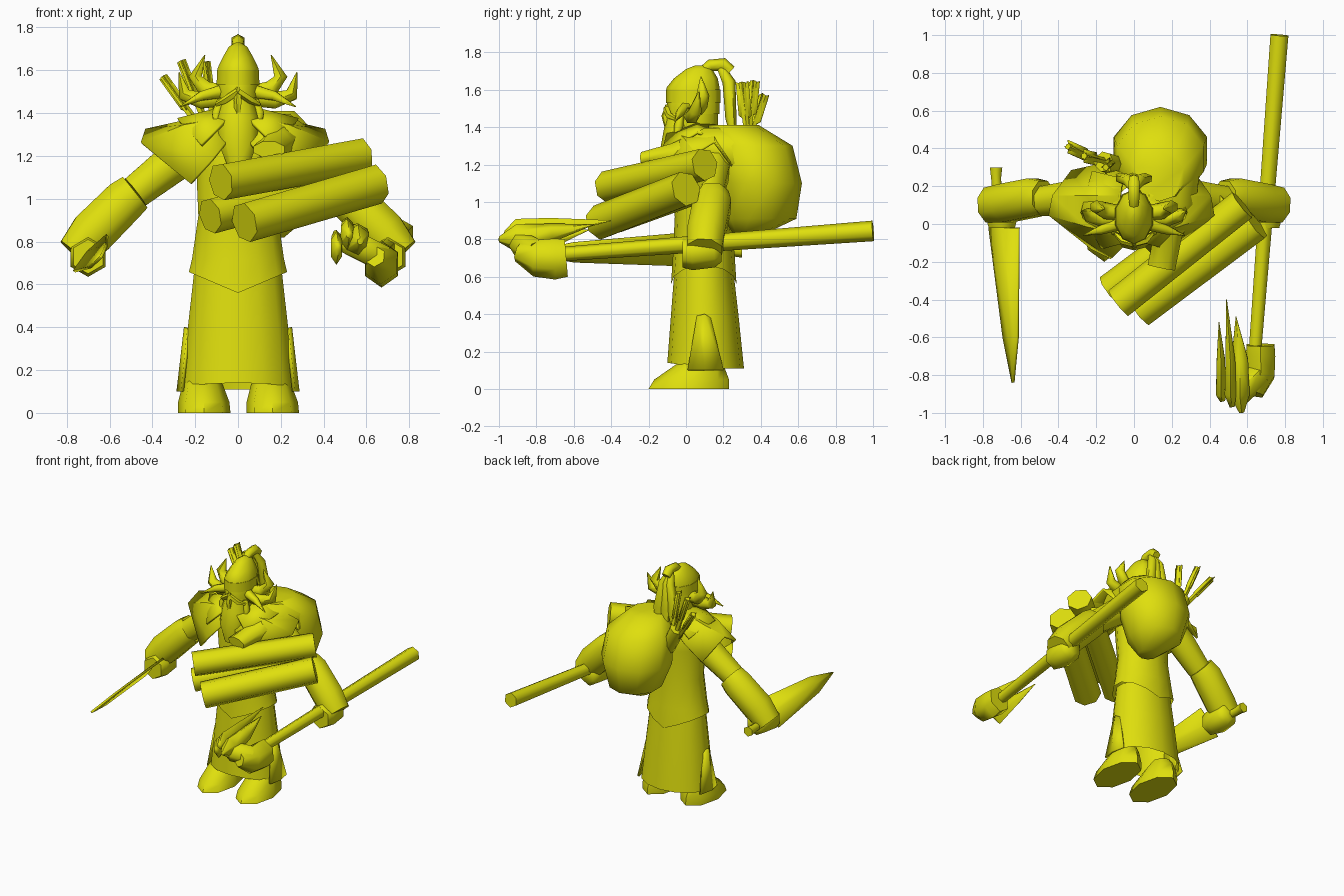
import bpy, math
from mathutils import Vector

yellow = bpy.data.materials.new("yellow")
yellow.diffuse_color = (0.74, 0.74, 0.004, 1)


def make(name, verts, faces, angle=62):
    me = bpy.data.meshes.new(name)
    me.from_pydata([tuple(v) for v in verts], [], faces)
    me.materials.append(yellow)
    ob = bpy.data.objects.new(name, me)
    bpy.context.collection.objects.link(ob)
    bpy.ops.object.select_all(action='DESELECT')
    ob.select_set(True)
    bpy.context.view_layer.objects.active = ob
    bpy.ops.object.mode_set(mode='EDIT')
    bpy.ops.mesh.select_all(action='SELECT')
    bpy.ops.mesh.normals_make_consistent(inside=False)
    bpy.ops.object.mode_set(mode='OBJECT')
    bpy.ops.object.shade_smooth_by_angle(angle=math.radians(angle))
    return ob


def skin(rows, n, caps):
    """Faces joining closed rings of n points."""
    f = [(r * n + i, r * n + (i + 1) % n, (r + 1) * n + (i + 1) % n, (r + 1) * n + i)
         for r in range(rows - 1) for i in range(n)]
    if caps:
        f += [tuple(range(n))[::-1], tuple(range((rows - 1) * n, rows * n))]
    return f


def loft(name, rings, n=12, caps=True, hem=None, angle=50):
    """Stack of horizontal ellipses: z, x0, x1, y0, y1."""
    v = []
    for k, (z, x0, x1, y0, y1) in enumerate(rings):
        for i in range(n):
            a = 2 * math.pi * i / n - math.pi / 2
            dz = hem(a) if hem and k == 0 else 0
            v.append(((x0 + x1) / 2 + (x1 - x0) / 2 * math.cos(a),
                      (y0 + y1) / 2 + (y1 - y0) / 2 * math.sin(a), z + dz))
    return make(name, v, skin(len(rings), n, caps), angle)


def tube(name, pts, radii, n=8):
    """Swept tube; each radius is a number or (sideways, upward)."""
    p = [Vector(q) for q in pts]
    d = (p[-1] - p[0]).normalized()
    ref = Vector((0, 0, 1)) if abs(d.y) > 0.75 else Vector((0, 1, 0))
    v = []
    for k, c in enumerate(p):
        t = (p[min(k + 1, len(p) - 1)] - p[max(k - 1, 0)]).normalized()
        s = t.cross(ref).normalized()
        u = s.cross(t)
        r = radii[k] if isinstance(radii[k], tuple) else (radii[k], radii[k])
        for i in range(n):
            a = 2 * math.pi * (i + 0.5) / n
            v.append(c + s * r[0] * math.cos(a) + u * r[1] * math.sin(a))
    return make(name, v, skin(len(p), n, True))


def sheet(name, rows, thick=0.015):
    """Grid of points given a thickness."""
    m = len(rows[0])
    v = [q for r in rows for q in r]
    f = [(r * m + i, r * m + i + 1, (r + 1) * m + i + 1, (r + 1) * m + i)
         for r in range(len(rows) - 1) for i in range(m - 1)]
    ob = make(name, v, f, 25)
    mod = ob.modifiers.new("thickness", 'SOLIDIFY')
    mod.thickness, mod.offset = thick, 0
    return ob


def flip(s, pts):
    return [(s * x, y, z) for x, y, z in pts]


# Robe and tunic
loft("robe_skirt", [(0.11, -0.27, 0.27, -0.1, 0.31), (0.4, -0.24, 0.24, -0.08, 0.28),
                    (0.66, -0.21, 0.21, -0.06, 0.25)], 14, False,
     lambda a: 0.03 * max(0, -math.sin(a)))
loft("tunic", [(0.56, -0.235, 0.235, -0.08, 0.27), (0.72, -0.22, 0.22, -0.07, 0.26),
               (0.92, -0.19, 0.19, -0.06, 0.24), (1.15, -0.2, 0.2, -0.08, 0.25),
               (1.3, -0.2, 0.2, -0.06, 0.25), (1.4, -0.1, 0.1, -0.02, 0.2)], 14, False,
     lambda a: 0.1 * abs(math.cos(a)))

for s, side in ((-1, "right"), (1, "left")):
    # Boots and side flaps
    x = s * 0.16
    loft(side + "_boot", [(0, x - 0.12, x + 0.125, -0.2, 0.23), (0.05, x - 0.12, x + 0.12, -0.17, 0.23),
                          (0.13, x - 0.1, x + 0.09, -0.055, 0.2), (0.18, x - 0.08, x + 0.06, 0.02, 0.17)], 8)
    sheet(side + "_side_flap", [flip(s, [(0.23, 0.06, 0.39), (0.245, 0.1, 0.4), (0.23, 0.13, 0.38)]),
                                flip(s, [(0.26, 0.01, 0.1), (0.28, 0.1, 0.1), (0.26, 0.2, 0.1)])])
    # Arms and fists
    tube(side + "_upper_arm", flip(s, [(0.18, 0.14, 1.27), (0.3, 0.14, 1.17), (0.48, 0.12, 1.03)]),
         [0.1, 0.1, 0.085])
    tube(side + "_forearm", flip(s, [(0.48, 0.14, 1.03), (0.53, 0.14, 0.99), (0.68, 0.11, 0.84), (0.765, 0.1, 0.745)]),
         [(0.1, 0.095), (0.11, 0.11), (0.115, 0.11), (0.09, 0.1)])
    tube(side + "_fist", flip(s, [(0.7, -0.02, 0.73), (0.7, 0.03, 0.73), (0.7, 0.15, 0.74), (0.7, 0.19, 0.74)]),
         [0.08, 0.095, 0.09, 0.06], 6)
    # Layered shoulder cape
    w = 1 if s < 0 else 0.94
    sheet(side + "_shoulder_cape", [
        flip(s, [(0.04, -0.1, 1.28), (0.12, -0.18, 1.18), (0.22, -0.13, 1.07 if s < 0 else 1.15)]),
        flip(s, [(0.08, -0.05, 1.37), (0.25 * w, -0.01, 1.34), (0.45 * w, 0.05, 1.26)]),
        flip(s, [(0.08, 0.15, 1.41), (0.25 * w, 0.15, 1.36), (0.43 * w, 0.15, 1.32)]),
        flip(s, [(0.06, 0.27, 1.36), (0.2, 0.31, 1.27), (0.33 * w, 0.28, 1.15)])])
    sheet(side + "_upper_cape", [
        flip(s, [(0.06, -0.1, 1.36), (0.17, -0.13, 1.25)]),
        flip(s, [(0.08, 0.06, 1.42), (0.28, 0.06, 1.37)]),
        flip(s, [(0.06, 0.24, 1.39), (0.22, 0.28, 1.3)])])
    # Helmet horns and cheek braids
    tube(side + "_upper_horn", flip(s, [(0.08, 0.06, 1.5), (0.15, 0.07, 1.51), (0.2, 0.09, 1.57), (0.155, 0.08, 1.67)]),
         [0.04, 0.045, 0.035, 0.003], 6)
    tube(side + "_lower_horn", flip(s, [(0.08, 0.03, 1.47), (0.17, 0.03, 1.46), (0.25, 0.05, 1.485), (0.275, 0.07, 1.59)]),
         [0.045, 0.045, 0.035, 0.003], 6)
    tube(side + "_front_horn", flip(s, [(0.08, 0.0, 1.5), (0.17, -0.03, 1.48), (0.27, -0.06, 1.43)]),
         [0.035, 0.025, 0.003], 6)
    tube(side + "_cheek_braid", flip(s, [(0.08, -0.03, 1.46), (0.1, -0.04, 1.4), (0.1, -0.06, 1.29)]),
         [0.02, 0.025, 0.003], 6)
    tube(side + "_brow", flip(s, [(0.0, -0.105, 1.5), (0.06, -0.09, 1.46), (0.1, -0.05, 1.44)]),
         [0.018, 0.018, 0.01], 5)

# Head, helmet, beard and plume
loft("head", [(1.3, -0.08, 0.08, -0.05, 0.15), (1.4, -0.1, 0.1, -0.08, 0.17), (1.5, -0.095, 0.095, -0.09, 0.17)], 10)
loft("helmet", [(1.47, -0.1, 0.1, -0.1, 0.18), (1.61, -0.1, 0.1, -0.105, 0.18),
                (1.66, -0.075, 0.075, -0.065, 0.17), (1.71, -0.045, 0.045, 0.0, 0.14),
                (1.73, -0.01, 0.01, 0.05, 0.1)], 10)
loft("helmet_band", [(1.53, -0.105, 0.105, -0.108, 0.185), (1.6, -0.103, 0.103, -0.108, 0.185)], 10)
tube("nose", [(0, -0.1, 1.52), (0, -0.112, 1.46), (0, -0.1, 1.4)], [0.01, 0.02, 0.016], 5)
loft("beard", [(1.15, -0.05, 0.05, -0.12, -0.04), (1.27, -0.1, 0.1, -0.14, 0.02),
               (1.38, -0.1, 0.1, -0.12, 0.06), (1.47, -0.07, 0.07, -0.1, 0.05)], 10)
tube("plume_knot", [(0, 0.07, 1.69), (0, 0.13, 1.73), (0, 0.2, 1.735), (0, 0.24, 1.7)], [0.02, 0.032, 0.035, 0.03], 6)
for i, dx in enumerate((-0.06, 0, 0.06)):
    tube("plume_strand_%d" % (i + 1), [(0, 0.18, 1.73), (dx * 0.5, 0.23, 1.64), (dx, 0.24, 1.45), (dx * 1.2 - 0.02, 0.27, 1.24)],
         [0.02, (0.03, 0.035), (0.04, 0.03), 0.003], 6)

# Sack with its gathered neck over the shoulder
loft("sack", [(0.82, 0.08, 0.22, 0.26, 0.4), (0.91, -0.04, 0.33, 0.2, 0.59), (1.1, -0.12, 0.4, 0.16, 0.62),
              (1.3, -0.1, 0.38, 0.12, 0.57), (1.41, 0.0, 0.27, 0.12, 0.39)], 10, True, None, 62)
tube("sack_neck", [(0.17, 0.32, 1.25), (0.18, 0.1, 1.285), (0.18, -0.06, 1.25), (0.145, -0.23, 1.23)],
     [(0.2, 0.16), (0.16, 0.12), (0.08, 0.07), (0.08, 0.04)])

# Bundle of logs
for i, (a, b, r) in enumerate([((-0.08, -0.42, 1.08), (0.575, 0.1, 1.2), 0.088),
                               ((0.03, -0.46, 0.89), (0.645, 0.0, 1.07), 0.096),
                               ((-0.13, -0.35, 0.92), (0.5, 0.12, 1.09), 0.085)]):
    tube("log_%d" % (i + 1), [a, b], [r, r], 7)

# Quiver and arrows
tube("quiver", [(0.0, 0.28, 1.1), (-0.05, 0.3, 1.18), (-0.16, 0.33, 1.38)], [0.01, 0.05, 0.055], 7)
for i, tip in enumerate([(-0.35, 0.41, 1.57), (-0.265, 0.36, 1.645), (-0.15, 0.3, 1.64)]):
    end, base = Vector(tip), Vector((-0.17 + 0.03 * i, 0.33, 1.32))
    d = (end - base).normalized()
    tube("arrow_%d" % (i + 1), [base, end], [0.018, 0.018], 5)
    for w in (Vector((0, 1, 0)), d.cross(Vector((0, 1, 0)))):
        w = w.normalized() * (0.035 if w.y > 0.9 else 0.022)
        sheet("fletching", [[end - w, end - d * 0.01, end + w],
                            [end - d * 0.18 - w, end - d * 0.21, end - d * 0.18 + w]], 0.006)

# Short sword
tube("sword_handle", [(-0.71, 0.0, 0.73), (-0.73, 0.24, 0.74), (-0.73, 0.3, 0.74)], [0.03, 0.03, 0.038], 6)
sheet("sword_blade", [[(-0.765, -0.02, 0.66), (-0.7, -0.02, 0.75), (-0.61, -0.02, 0.83)],
                      [(-0.69, -0.6, 0.68), (-0.66, -0.6, 0.73), (-0.615, -0.6, 0.78)],
                      [(-0.642, -0.84, 0.725), (-0.64, -0.84, 0.727), (-0.638, -0.84, 0.73)]], 0.015)

# Staff with a clawed head
tube("staff", [(0.77, 1.0, 0.845), (0.64, -0.68, 0.72)], [0.055, 0.038], 6)
tube("staff_knob", [(0.67, -0.64, 0.7), (0.67, -0.7, 0.695), (0.67, -0.8, 0.7), (0.64, -0.9, 0.73)],
     [(0.085, 0.1), (0.09, 0.11), (0.085, 0.1), 0.05], 6)
tube("claw_palm", [(0.66, -0.8, 0.73), (0.58, -0.88, 0.77), (0.46, -0.86, 0.79)], [0.07, 0.07, 0.03], 6)
for i, (x, w, z, tip) in enumerate([(0.56, 0.06, 0.8, (0.54, -0.49, 0.88)),
                                    (0.51, 0.035, 0.83, (0.49, -0.4, 0.9)),
                                    (0.46, 0.03, 0.77, (0.45, -0.52, 0.85))]):
    tube("claw_%d" % (i + 1), [(x + 0.01, -1.0 + 0.03 * i, z), (x, -0.9, z), (x, -0.72, z + 0.035), tip],
         [0.015, (w, 0.08), (w * 0.85, 0.05), 0.002], 6)
